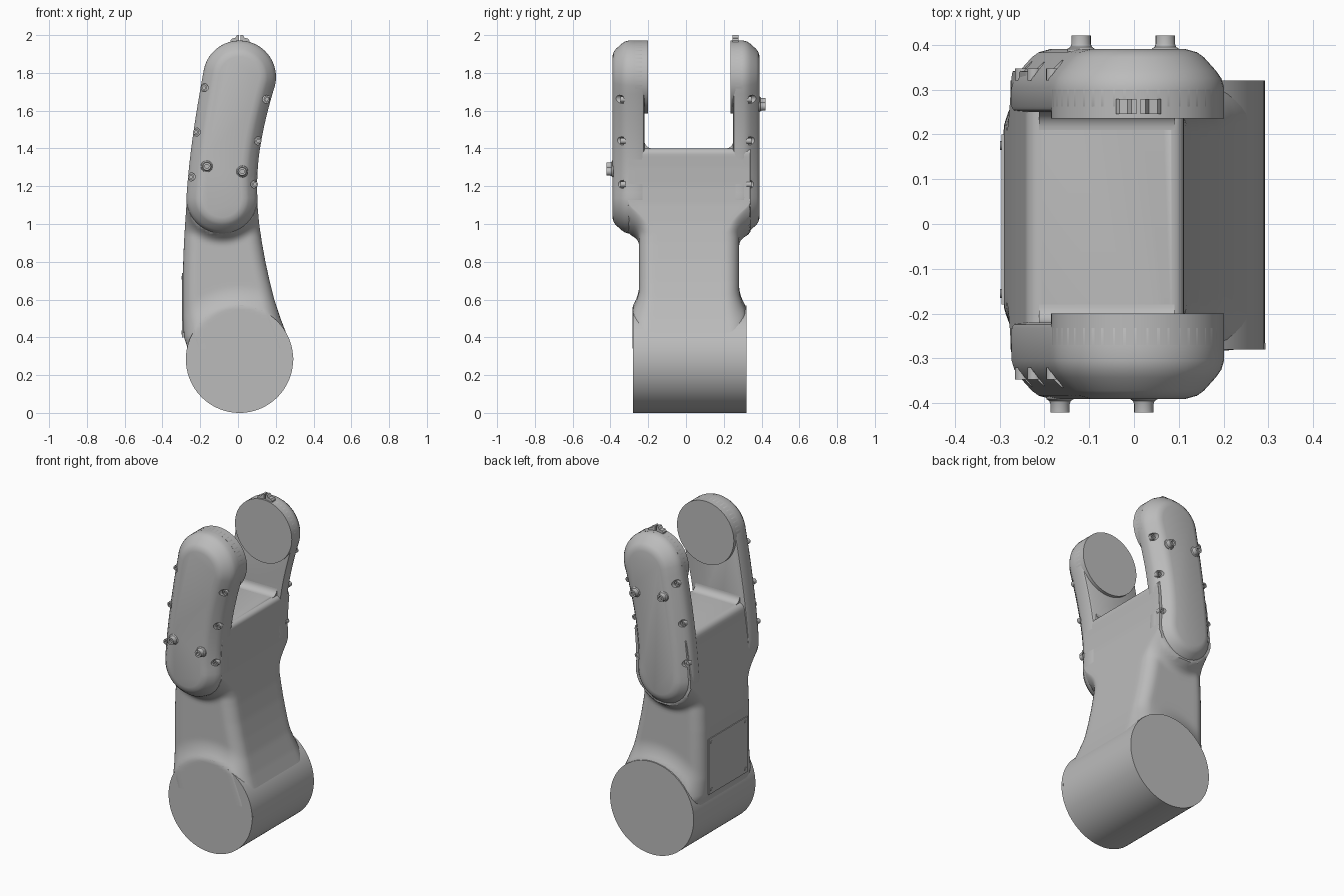
import bpy, bmesh, math
from mathutils import Vector

if "Cube" in bpy.data.objects:
    bpy.data.objects.remove(bpy.data.objects["Cube"])

grey = bpy.data.materials.new("grey")
grey.diffuse_color = (0.5, 0.5, 0.5, 1)
grey.use_nodes = True
grey.node_tree.nodes["Principled BSDF"].inputs["Base Color"].default_value = grey.diffuse_color


def finish(name, bm, smooth=True):
    bmesh.ops.recalc_face_normals(bm, faces=bm.faces)
    me = bpy.data.meshes.new(name)
    bm.to_mesh(me)
    bm.free()
    me.materials.append(grey)
    ob = bpy.data.objects.new(name, me)
    bpy.context.collection.objects.link(ob)
    if smooth:
        shade(ob)
    return ob


def shade(ob):
    bpy.ops.object.select_all(action='DESELECT')
    ob.select_set(True)
    bpy.context.view_layer.objects.active = ob
    bpy.ops.object.shade_smooth_by_angle(angle=math.radians(35))


def loft(bm, rings):
    """Skin closed rings of equal length and cap both ends."""
    vs = [[bm.verts.new(p) for p in ring] for ring in rings]
    n = len(vs[0])
    for a, b in zip(vs, vs[1:]):
        for i in range(n):
            j = (i + 1) % n
            bm.faces.new((a[i], a[j], b[j], b[i]))
    bm.faces.new(vs[0])
    bm.faces.new(vs[-1])


def lathe_y(bm, x, z, profile, n=32):
    """Round part about a y axis, profile = (radius, y) pairs."""
    loft(bm, [[(x + r * math.cos(k * math.tau / n), y, z + r * math.sin(k * math.tau / n))
               for k in range(n)] for r, y in profile])


def box(bm, x0, x1, y0, y1, z0, z1):
    loft(bm, [[(x0, y0, z), (x1, y0, z), (x1, y1, z), (x0, y1, z)] for z in (z0, z1)])


# --- curved spine of the fork arms: centre (x, z), tangent and radius
P0, P1, P2 = Vector((-0.085, 1.138)), Vector((-0.085, 1.40)), Vector((0.008, 1.778))


def spine(t):
    c = P0 * (1 - t) ** 2 + P1 * 2 * t * (1 - t) + P2 * t * t
    d = ((P1 - P0) * (1 - t) + (P2 - P1) * t).normalized()
    r = 0.188 + 0.005 * t - 0.04 * t * (1 - t)
    return c, d, r


def capsule(inset, y):
    pts = []

    def arc(t, start):
        c, d, r = spine(t)
        a0 = math.atan2(d.y, d.x) + start
        for k in range(25):
            a = a0 + math.pi * k / 24
            pts.append((c.x + (r - inset) * math.cos(a), y, c.y + (r - inset) * math.sin(a)))

    def side(ts, sign):
        for t in ts:
            c, d, r = spine(t)
            pts.append((c.x + sign * d.y * (r - inset), y, c.y - sign * d.x * (r - inset)))

    arc(0, math.pi / 2)
    side([k / 16 for k in range(1, 16)], 1)
    arc(1, -math.pi / 2)
    side([k / 16 for k in range(15, 0, -1)], -1)
    return pts


# --- base drum
CX, CZ, CR = 0.008, 0.284, 0.284
bm = bmesh.new()
lathe_y(bm, CX, CZ, [(CR, -0.28), (CR, 0.32)], 96)
finish("base_drum", bm)
bm = bmesh.new()
box(bm, 0.28, 0.293, -0.28, -0.265, 0.277, 0.292)
finish("drum_mark", bm, False)

# --- column: rounded sections flaring into the drum and into the fork arms
Y0, Y1 = -0.248, 0.281
KEYS = [(0.34, -0.268, 0.284), (0.36, -0.272, 0.279), (0.40, -0.286, 0.264), (0.5, -0.291, 0.225),
        (0.6, -0.291, 0.192), (0.7, -0.291, 0.167), (0.8, -0.290, 0.145), (0.9, -0.286, 0.127),
        (1.0, -0.280, 0.112), (1.1, -0.273, 0.103), (1.2, -0.263, 0.100), (1.3, -0.251, 0.105),
        (1.4, -0.237, 0.114)]


def edges(z):
    for a, b in zip(KEYS, KEYS[1:]):
        if z <= b[0] + 1e-6:
            f = (z - a[0]) / (b[0] - a[0])
            return a[1] + (b[1] - a[1]) * f, a[2] + (b[2] - a[2]) * f
    return KEYS[-1][1:]


def flare(x, z):
    d = math.hypot(x - CX, z - CZ) - CR
    low = 0.034 * min(1, max(0, 1 - d / 0.11)) ** 2
    q = min((Vector((x, z)) - spine(k / 10)[0]).length for k in range(11)) - 0.188
    high = 0.06 * min(1, max(0, 1 - q / 0.07)) ** 2.5
    return max(low, high)


def section(z, inset=0.0):
    x0, x1 = edges(z)
    x0, x1 = x0 + inset, x1 - inset
    r = 0.075 * min(1, max(0.03, (1.10 - z) / 0.15))
    pts = []
    corners = [(x0 + r, Y0 + r, 180), (x1 - r, Y0 + r, 270), (x1 - r, Y1 - r, 0), (x0 + r, Y1 - r, 90)]
    for i, (cx, cy, a) in enumerate(corners):
        for k in range(9):
            b = math.radians(a + 90 * k / 8)
            pts.append(Vector((cx + r * math.cos(b), cy + r * math.sin(b), z)))
        nx, ny, na = corners[(i + 1) % 4]
        b = math.radians(na)
        end = Vector((nx + r * math.cos(b), ny + r * math.sin(b), z))
        last = pts[-1].copy()
        pts += [last.lerp(end, k / 14) for k in range(1, 14)]
    mid, half = (Y0 + Y1) / 2, (Y1 - Y0) / 2
    for p in pts:
        p.y += flare(p.x, p.z) * (p.y - mid) / half
    return pts


bm = bmesh.new()
rings = [section(0.34 + 1.03 * k / 70) for k in range(71)]
rings += [section(1.37 + 0.03 * math.sin(a), 0.03 * (1 - math.cos(a)))
          for a in (math.pi / 8, math.pi / 4, math.pi * 3 / 8, math.pi / 2)]
loft(bm, rings)
finish("column", bm)

# --- fork arms with rounded outer rim, notched for the rim screws
RIM = [(0, 0.085), (0.006, 0.065), (0.018, 0.048), (0.045, 0.018), (0.060, 0.007), (0.085, 0)]
SCREWS = [(-0.180, 1.722), (-0.222, 1.487), (-0.249, 1.250), (0.152, 1.660), (0.108, 1.440), (0.090, 1.210)]
for label, s, inner, disc in (("front", -1, 0.22, 0.20), ("back", 1, 0.25, 0.235)):
    bm = bmesh.new()
    loft(bm, [capsule(0.012, s * inner), capsule(0.004, s * (inner + 0.004)), capsule(0, s * (inner + 0.012))]
         + [capsule(i, s * (0.39 - d)) for i, d in RIM])
    arm = finish(label + "_arm", bm, False)
    bm = bmesh.new()
    for x, z in SCREWS:
        lathe_y(bm, x, z, [(0.022, s * 0.33), (0.022, s * 0.42)], 16)
    cutter = finish("notch_cutter", bm, False)
    cutter.hide_render = True
    mod = arm.modifiers.new("notches", 'BOOLEAN')
    mod.operation, mod.object, mod.solver = 'DIFFERENCE', cutter, 'EXACT'
    bpy.context.view_layer.objects.active = arm
    bpy.ops.object.modifier_apply(modifier=mod.name)
    bpy.data.objects.remove(cutter)
    shade(arm)
    # rim screws
    bm = bmesh.new()
    for x, z in SCREWS:
        lathe_y(bm, x, z, [(0.016, s * 0.32), (0.016, s * 0.347), (0.008, s * 0.347), (0.008, s * 0.338)], 16)
    finish(label + "_rim_screws", bm)
    # joint disc on the inner face
    bm = bmesh.new()
    lathe_y(bm, P2.x, P2.y, [(0.193, s * (inner + 0.05)), (0.193, s * disc)], 64)
    finish(label + "_joint_disc", bm)
    # concave fillet between arm and slot floor
    bm = bmesh.new()
    R = 0.04
    prof = [(inner + 0.01, 1.38), (inner + 0.01, 1.40 + R)]
    prof += [(inner - R + R * math.cos(a), 1.40 + R - R * math.sin(a))
             for a in [math.pi / 2 * k / 8 for k in range(9)]] + [(inner - R, 1.38)]
    loft(bm, [[(x, s * y, z) for y, z in prof] for x in (-0.212, 0.09)])
    finish(label + "_slot_fillet", bm)

# --- flared hollow studs on the outer faces
for label, s, spots in (("front", -1, [(-0.165, 1.305), (0.022, 1.278)]),
                        ("back", 1, [(-0.118, 1.645), (0.070, 1.622)])):
    bm = bmesh.new()
    for x, z in spots:
        lathe_y(bm, x, z, [(r, s * y) for r, y in ((0.032, 0.385), (0.030, 0.391), (0.024, 0.395), (0.0215, 0.402),
                                                   (0.0215, 0.421), (0.011, 0.421), (0.011, 0.408))], 24)
    finish(label + "_studs", bm)

# --- split lug on top of the back arm
bm = bmesh.new()
for s in (-1, 1):
    prof = [(0.004, 1.955), (0.004, 2.0), (0.016, 2.0), (0.024, 1.985), (0.042, 1.982), (0.050, 1.972), (0.050, 1.94)]
    loft(bm, [[(0.010 + s * x, y, z) for x, z in prof] for y in (0.245, 0.279)])
finish("top_lug", bm, False)

# --- cover plate on the left side with corner screws
bm = bmesh.new()
box(bm, -0.296, -0.288, -0.18, 0.20, 0.40, 0.74)
finish("cover_plate", bm, False)
bm = bmesh.new()
for y in (-0.155, 0.175):
    for z in (0.425, 0.715):
        loft(bm, [[(x, y + 0.01 * math.cos(k * math.tau / 12), z + 0.01 * math.sin(k * math.tau / 12))
                   for k in range(12)] for x in (-0.292, -0.299)])
finish("cover_screws", bm)
